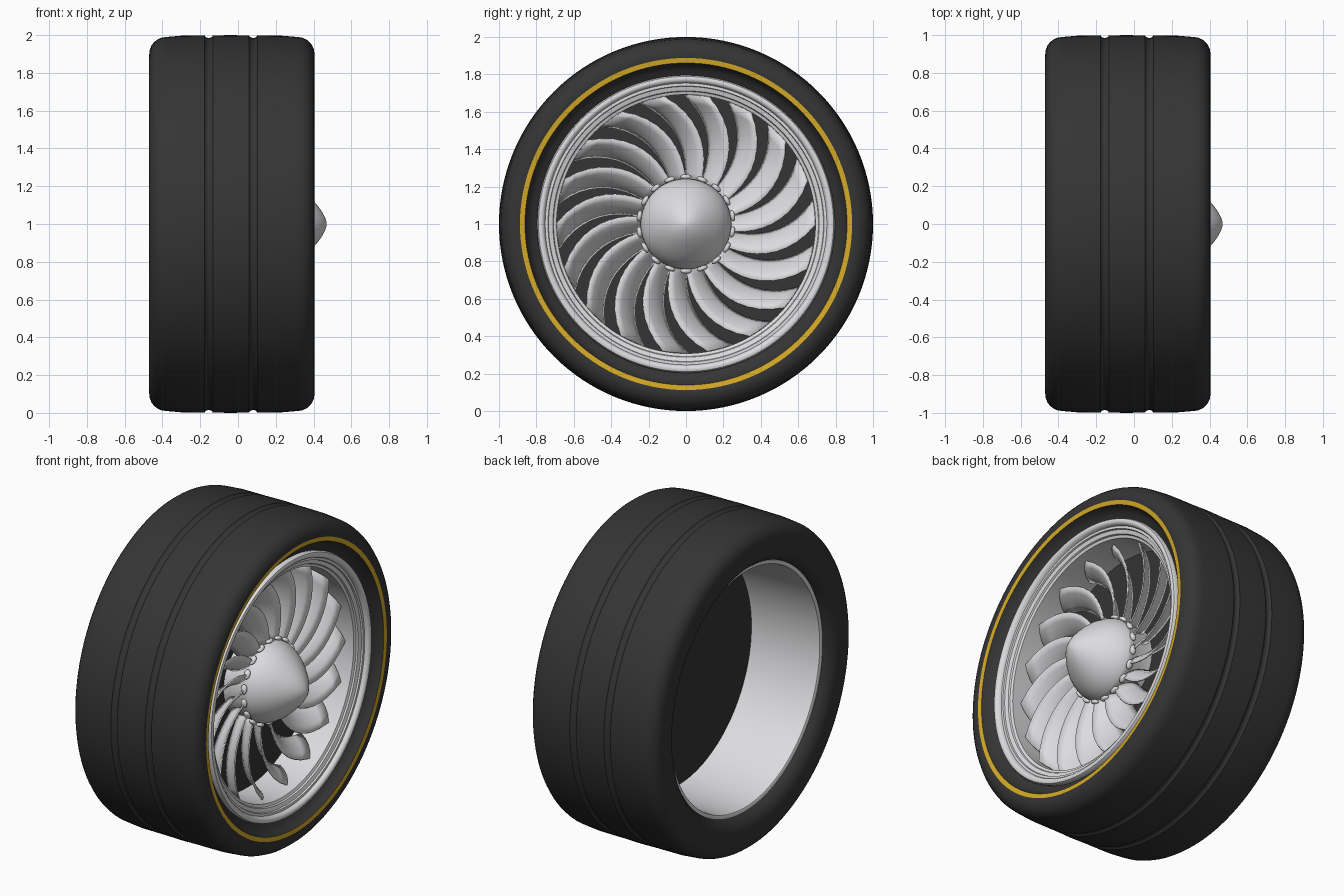
import bpy, bmesh, math
from mathutils import Vector

cube = bpy.data.objects.get("Cube")
if cube:
    bpy.data.objects.remove(cube)

CENTRE = Vector((0, 0, 1))
BLADES = 18


def material(name, colour):
    m = bpy.data.materials.new(name)
    m.use_nodes = True
    m.diffuse_color = (*colour, 1)
    m.node_tree.nodes["Principled BSDF"].inputs["Base Color"].default_value = (*colour, 1)
    return m


RUBBER = material("black rubber", (0.035, 0.035, 0.035))
SILVER = material("silver metal", (0.72, 0.72, 0.74))
YELLOW = material("yellow stripe", (0.68, 0.41, 0.02))


def polar(x, r, a):
    """Point at axle position x, radius r and angle a around the axle."""
    return CENTRE + Vector((x, r * math.cos(a), r * math.sin(a)))


def finish(name, bm, mats, angle=35):
    bmesh.ops.remove_doubles(bm, verts=bm.verts, dist=1e-5)
    bmesh.ops.recalc_face_normals(bm, faces=bm.faces)
    mesh = bpy.data.meshes.new(name)
    bm.to_mesh(mesh)
    bm.free()
    for m in mats:
        mesh.materials.append(m)
    ob = bpy.data.objects.new(name, mesh)
    bpy.context.collection.objects.link(ob)
    bpy.ops.object.select_all(action='DESELECT')
    ob.select_set(True)
    bpy.context.view_layer.objects.active = ob
    bpy.ops.object.shade_smooth_by_angle(angle=math.radians(angle))
    return ob


def lathe(profile, closed=True, steps=128):
    """Turn a profile of (x, radius) points around the axle."""
    bm = bmesh.new()
    verts = [bm.verts.new(polar(x, r, 0)) for x, r in profile]
    pairs = list(zip(verts, verts[1:] + verts[:1]))
    edges = [bm.edges.new(p) for p in (pairs if closed else pairs[:-1])]
    bmesh.ops.spin(bm, geom=verts + edges, cent=CENTRE, axis=(1, 0, 0),
                   angle=math.tau, steps=steps)
    return bm


# Tyre: rounded shoulders, two soft tread grooves, dished outer sidewall
def groove(x):
    return [(x - .022, .998), (x - .014, .988), (x, .984), (x + .014, .988), (x + .022, .998)]


def shoulder(x, side):
    """Quarter-round from the tread to the sidewall."""
    return [(x + side * .09 * math.sin(t * math.pi / 12),
             .90 + .09 * math.cos(t * math.pi / 12)) for t in range(7)]


tyre = ([(-.40, .752), (-.425, .762), (-.455, .79), (-.468, .83)] + shoulder(-.38, -1)[::-1]
        + [(-.30, .997)] + groove(-.155) + [(-.04, 1)] + groove(.08) + [(.23, .997)]
        + shoulder(.315, 1)
        + [(.403, .888), (.40, .861), (.375, .85), (.345, .825), (.335, .79), (.32, .77)])
bm = lathe(tyre)
for f in bm.faces:
    c = f.calc_center_median() - CENTRE
    # painted stripe on the outer sidewall
    if c.x > .39 and .865 < c.yz.length < .884:
        f.material_index = 1
finish("tyre", bm, [RUBBER, YELLOW], 50)

# Rim: rounded outer lip, shallow steps and open barrel at the back
rim = [(.32, .79), (.355, .796), (.368, .789), (.372, .778), (.370, .766), (.36, .757),
       (.345, .753), (.345, .738), (.335, .735), (.328, .712), (.318, .708), (.312, .692),
       (.06, .70), (.05, .715), (-.38, .728), (-.408, .732), (-.412, .738),
       (-.412, .755), (-.38, .765)]
finish("rim", lathe(rim), [SILVER], 40)

# Dark plate closing the barrel behind the blades
finish("back_plate", lathe([(.065, 0), (.065, .71), (.05, .72), (.05, 0)]), [RUBBER])

# Hub with a rounded nose
hub = [(.06, .235), (.20, .235), (.215, .243), (.24, .239), (.28, .222), (.32, .197),
       (.36, .163), (.40, .122), (.425, .093), (.447, .062), (.462, .032), (.468, .014),
       (.47, 0)]
finish("hub_nose", lathe(hub, closed=False, steps=64), [SILVER], 60)

# Swept, pitched blades with a gentle camber
bm = bmesh.new()
ROWS, COLS = 10, 4
for b in range(BLADES):
    grid = []
    for i in range(ROWS + 1):
        t = i / ROWS
        r = .225 + .465 * t
        sweep = b * math.tau / BLADES + .08 * t + .36 * t * t
        chord = .08 + .11 * t - .055 * t * t
        depth = .11 + .03 * t
        row = []
        for j in range(COLS + 1):
            s = j / COLS - .5
            camber = .012 * (1 - 4 * s * s)
            row.append(bm.verts.new(polar(.16 + .025 * t - depth * s + camber, r,
                                          sweep + (chord * s + camber) / r)))
        grid.append(row)
    for lo, hi in zip(grid, grid[1:]):
        for j in range(COLS):
            bm.faces.new((lo[j], lo[j + 1], hi[j + 1], hi[j]))
blades = finish("turbine_blades", bm, [SILVER], 60)
solid = blades.modifiers.new("thickness", 'SOLIDIFY')
solid.thickness = .008
solid.offset = 0

# Ring of small flat studs around the nose, one per blade
bm = bmesh.new()
for k in range(BLADES):
    a = math.pi / 2 + k * math.tau / BLADES
    tangent = Vector((0, -math.sin(a), math.cos(a)))
    radial = Vector((0, math.cos(a), math.sin(a)))
    made = bmesh.ops.create_uvsphere(bm, u_segments=12, v_segments=8, radius=1)
    for v in made["verts"]:
        p = v.co.copy()
        v.co = (polar(.215, .252, a) + Vector((p.x * .02, 0, 0))
                + tangent * p.y * .03 + radial * p.z * .014)
finish("hub_studs", bm, [SILVER], 60)
